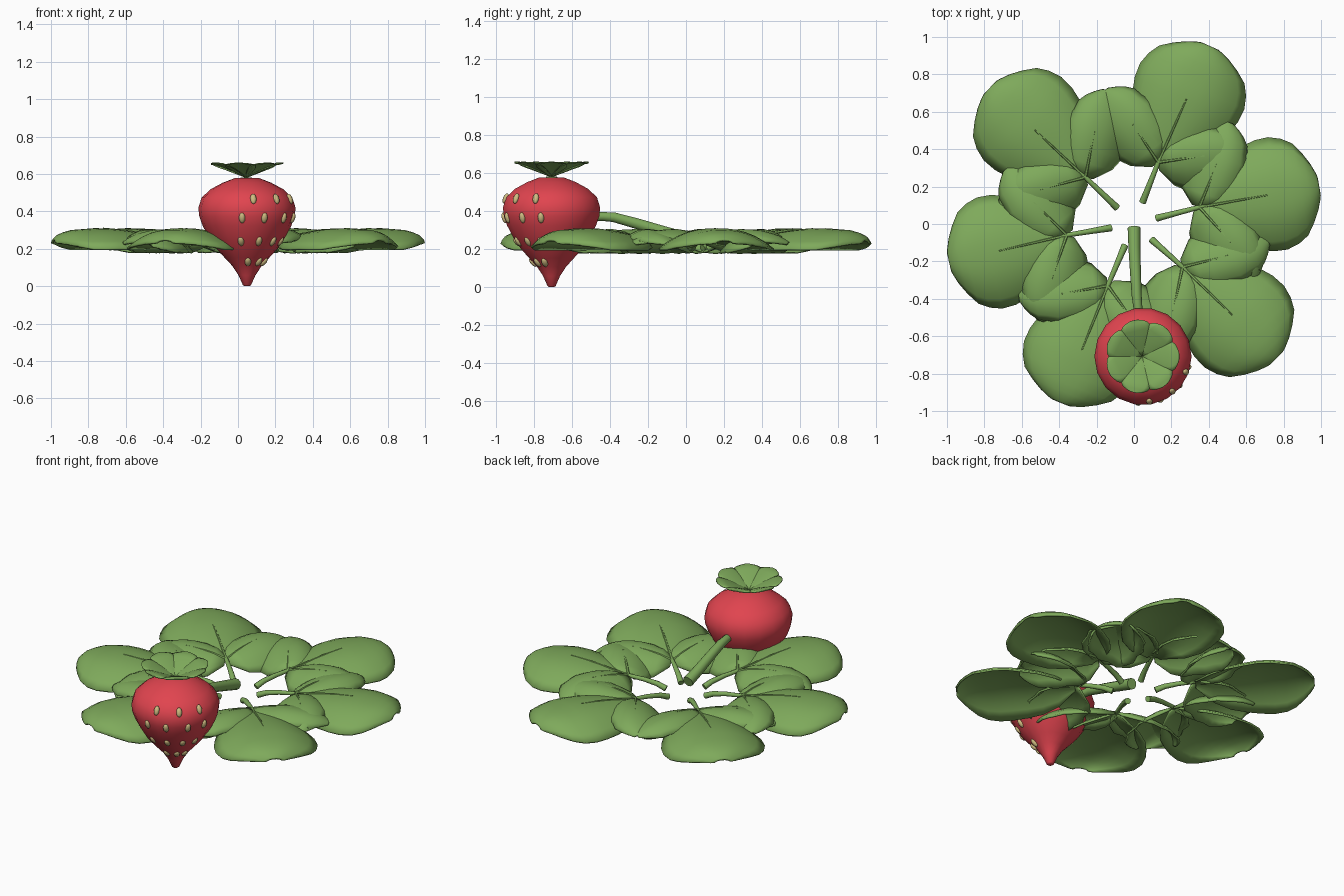
import bpy, bmesh, math
from mathutils import Vector, Matrix

if "Cube" in bpy.data.objects:
    bpy.data.objects.remove(bpy.data.objects["Cube"])


def material(name, rgb):
    m = bpy.data.materials.new(name)
    m.diffuse_color = (*rgb, 1)
    m.use_nodes = True
    m.node_tree.nodes["Principled BSDF"].inputs["Base Color"].default_value = m.diffuse_color
    return m


GREEN = material("leaf green", (0.21, 0.40, 0.105))
RED = material("berry red", (0.75, 0.058, 0.078))
SEED = material("seed tan", (0.62, 0.50, 0.22))


def finish(bm, name, mat, angle=50):
    me = bpy.data.meshes.new(name)
    bm.to_mesh(me)
    bm.free()
    ob = bpy.data.objects.new(name, me)
    bpy.context.collection.objects.link(ob)
    me.materials.append(mat)
    bpy.ops.object.select_all(action='DESELECT')
    bpy.context.view_layer.objects.active = ob
    ob.select_set(True)
    bpy.ops.object.shade_smooth_by_angle(angle=math.radians(angle))
    return ob


def lerp(pts, t):
    """Piecewise linear lookup in (t, value) pairs."""
    for (a, va), (b, vb) in zip(pts, pts[1:]):
        if t <= b:
            return va + (vb - va) * (t - a) / (b - a)
    return pts[-1][1]


def blade(name, base, angle, length, half, widths, spine, drop, nu, nv, thick,
          lobes=0.0, tilt=0.0):
    """Curved leaf blade growing from base along angle (degrees)."""
    rot = Matrix.Rotation(math.radians(angle), 4, 'Z')
    bm = bmesh.new()
    rows = []
    for i in range(nu + 1):
        t = math.sin(i / nu * math.pi / 2)
        w = lerp(widths, t)
        row = []
        for j in range(nv + 1):
            v = 2 * j / nv - 1
            scallop = 1 + lobes * math.sin(t * 24) * abs(v) ** 3
            p = Vector((length * t, half * w * v * scallop, 0))
            p = rot @ p + Vector((base[0], base[1], 0))
            p.z = lerp(spine, t) - drop * min(w, 1) * abs(v) ** 2.4 - tilt * v * w
            row.append(bm.verts.new(p))
        rows.append(row)
    for a, b in zip(rows, rows[1:]):
        for j in range(nv):
            bm.faces.new((a[j], b[j], b[j + 1], a[j + 1]))
    ob = finish(bm, name, GREEN)
    s = ob.modifiers.new("thickness", 'SOLIDIFY')
    s.thickness = thick
    s.offset = -1
    return ob


def tube(name, pts, r0, r1, sides=8):
    """Tapered rod through the given points."""
    pts = [Vector(p) for p in pts]
    bm = bmesh.new()
    rings = []
    for i, p in enumerate(pts):
        d = (pts[min(i + 1, len(pts) - 1)] - pts[max(i - 1, 0)]).normalized()
        side = d.cross(Vector((0, 0, 1))).normalized()
        up = side.cross(d)
        r = r0 + (r1 - r0) * i / (len(pts) - 1)
        rings.append([bm.verts.new(p + r * (side * math.cos(a) + up * math.sin(a)))
                      for a in (2 * math.pi * k / sides for k in range(sides))])
    for a, b in zip(rings, rings[1:]):
        for k in range(sides):
            bm.faces.new((a[k], a[(k + 1) % sides], b[(k + 1) % sides], b[k]))
    bm.faces.new(rings[0])
    bm.faces.new(rings[-1])
    bmesh.ops.recalc_face_normals(bm, faces=bm.faces)
    return finish(bm, name, GREEN)


# Three-part leaves around the centre: junction x, y, main direction, main length
main_w = [(0, .15), (.06, .36), (.2, .70), (.4, .90), (.62, 1), (.75, .94),
          (.86, .76), (.94, .5), (.98, .32), (1, .16)]
side_w = [(0, .25), (.1, .7), (.3, .95), (.6, 1), (.8, .85), (.93, .55), (1, .2)]
main_z = [(0, .25), (.15, .272), (.35, .297), (.6, .313), (.85, .3), (.95, .28), (1, .25)]
side_z = [(0, .255), (.2, .285), (.5, .303), (.75, .29), (.92, .262), (1, .235)]
clusters = [(-.26, .25, 137, .70), (.13, .33, 66, .68), (.35, .09, 10, .65),
            (.26, -.23, -44, .70), (-.14, -.33, 248, .675), (-.36, -.06, 193, .645)]
for n, (x, y, ang, size) in enumerate(clusters, 1):
    blade(f"main_leaf_{n}", (x, y), ang, size, .31, main_w, main_z, .11, 11, 12, .012, .02)
    for label, turn in (("left", 62), ("right", -62)):
        blade(f"{label}_leaflet_{n}", (x, y), ang + turn, .48, .17, side_w, side_z,
              .08, 10, 10, .012, .03, math.copysign(.035, turn))
    # raised veins following each blade
    for label, turn, reach, length, zs in (("main", 0, .37, size, main_z),
                                           ("left", 58, .25, .48, side_z),
                                           ("right", -58, .25, .48, side_z)):
        a = math.radians(ang + turn)
        path = []
        for k in range(7):
            d = reach * k / 6
            path.append((x + d * math.cos(a), y + d * math.sin(a), lerp(zs, d / length) - .003))
        tube(f"{label}_vein_{n}", path, .010, .005, 6)
    # stalk bending in toward the centre
    r = math.hypot(x, y)
    ux, uy = x / r, y / r
    tube(f"leaf_stalk_{n}", [(ux * d, uy * d, z) for d, z in
         ((.125, .205), (.18, .228), (.26, .243), (r, .252), (r + .04, .255))], .019, .010)

# Berry stalk
tube("berry_stalk", [(0, -.02, .262), (.002, -.13, .295), (.008, -.26, .335),
                     (.014, -.38, .368), (.02, -.44, .372), (.03, -.55, .37)], .034, .022, 10)

# Berry body, turned from a profile
CX, CY = .048, -.708
profile = [(.014, .002), (.022, .008), (.045, .06), (.078, .11), (.12, .155), (.165, .205),
           (.205, .265), (.237, .325), (.255, .375), (.26, .42), (.243, .475), (.195, .52),
           (.13, .555), (.065, .58)]
bm = bmesh.new()
SIDES = 18
rings = []
for r, z in profile:
    rings.append([bm.verts.new((CX + r * math.cos(a), CY + r * math.sin(a), z))
                  for a in (2 * math.pi * k / SIDES for k in range(SIDES))])
for a, b in zip(rings, rings[1:]):
    for k in range(SIDES):
        bm.faces.new((a[k], a[(k + 1) % SIDES], b[(k + 1) % SIDES], b[k]))
bm.faces.new(rings[0][::-1])
bm.faces.new(rings[-1])
bmesh.ops.translate(bm, verts=bm.verts, vec=(0, 0, -.002))
finish(bm, "berry", RED)

# Seeds in four rows on one side of the berry: height, radius, tilt, angles
rows = [(.467, .244, 22, (-82, -50, -20)), (.365, .25, -16, (-96, -68, -38, -13)),
        (.24, .186, -36, (-100, -70, -42, -18)), (.13, .097, -42, (-87, -50, -22))]
bm = bmesh.new()
for z, r, tilt, angles in rows:
    for a in angles:
        m = (Matrix.Translation((CX, CY, z)) @ Matrix.Rotation(math.radians(a), 4, 'Z')
             @ Matrix.Translation((r, 0, 0)) @ Matrix.Rotation(math.radians(-tilt), 4, 'Y')
             @ Matrix.Diagonal((.014, .017, .029, 1)))
        bmesh.ops.create_uvsphere(bm, u_segments=10, v_segments=7, radius=1, matrix=m)
finish(bm, "seeds", SEED)

# Crown of seven sepals on a short neck
sepal_w = [(0, .06), (.3, .60), (.6, 1.04), (.78, 1.06), (.9, .85), (.97, .5), (1, .2)]
sepal_z = [(0, .584), (.2, .606), (.5, .636), (.8, .66), (1, .661)]
for k in range(7):
    blade(f"sepal_{k + 1}", (CX - .004, CY), k * 360 / 7, .198, .078, sepal_w, sepal_z,
          .008, 10, 6, .005)
tube("crown_neck", [(CX - .004, CY, .565), (CX - .0041, CY + .0002, .582)], .034, .03, 10)
